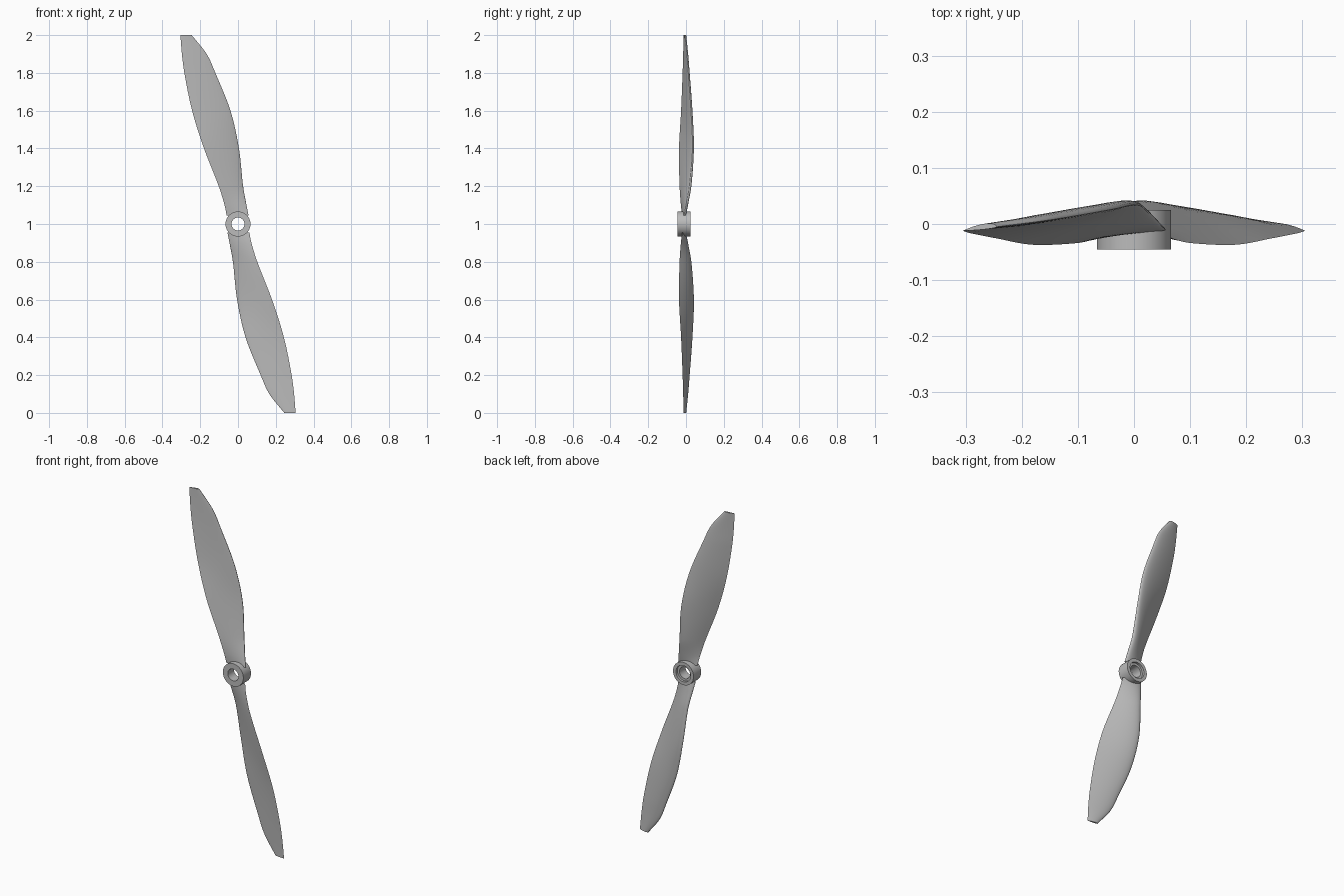
import bpy, bmesh, math

if "Cube" in bpy.data.objects:
    bpy.data.objects.remove(bpy.data.objects["Cube"])

grey = bpy.data.materials.new("plain_grey")
grey.use_nodes = True
colour = (0.5, 0.5, 0.5, 1)
grey.diffuse_color = colour
grey.node_tree.nodes["Principled BSDF"].inputs["Base Color"].default_value = colour


def finish(name, bm, angle):
    bmesh.ops.recalc_face_normals(bm, faces=bm.faces)
    mesh = bpy.data.meshes.new(name)
    bm.to_mesh(mesh)
    bm.free()
    mesh.materials.append(grey)
    obj = bpy.data.objects.new(name, mesh)
    bpy.context.collection.objects.link(obj)
    bpy.ops.object.select_all(action="DESELECT")
    obj.select_set(True)
    bpy.context.view_layer.objects.active = obj
    bpy.ops.object.shade_smooth_by_angle(angle=math.radians(angle))
    return obj


def skin(bm, rings, closed):
    """Join neighbouring rings of vertices with quads."""
    n = len(rings[0])
    pairs = list(zip(rings, rings[1:]))
    if closed:
        pairs.append((rings[-1], rings[0]))
    for a, b in pairs:
        for i in range(n):
            j = (i + 1) % n
            bm.faces.new((a[i], a[j], b[j], b[i]))


# Blade stations: height above hub axis, trailing x, trailing y,
# leading x, leading y, thickness
STATIONS = [
    (0.045, -0.060, -0.020, 0.056, -0.010, 0.012),
    (0.10, -0.071, -0.027, 0.045, 0.000, 0.017),
    (0.20, -0.102, -0.034, 0.027, 0.018, 0.021),
    (0.40, -0.180, -0.037, 0.005, 0.034, 0.020),
    (0.60, -0.243, -0.026, -0.040, 0.026, 0.018),
    (0.80, -0.284, -0.018, -0.120, 0.012, 0.014),
    (0.90, -0.297, -0.015, -0.166, 0.005, 0.011),
    (1.00, -0.305, -0.012, -0.245, -0.005, 0.008),
]


def refine(rows, steps):
    """Smooth interpolation through the stations."""
    out = []
    for k in range(len(rows) - 1):
        p0, p1 = rows[max(k - 1, 0)], rows[k]
        p2, p3 = rows[k + 1], rows[min(k + 2, len(rows) - 1)]
        h = p2[0] - p1[0]
        for s in range(steps):
            t = s / steps
            row = [p1[0] + h * t]
            for a, b, c, d in list(zip(p0, p1, p2, p3))[1:]:
                m1 = (c - a) / (p2[0] - p0[0]) * h
                m2 = (d - b) / (p3[0] - p1[0]) * h
                row.append((2*t**3 - 3*t*t + 1) * b + (t**3 - 2*t*t + t) * m1
                           + (3*t*t - 2*t**3) * c + (t**3 - t*t) * m2)
            out.append(row)
    out.append(rows[-1])
    return out


def blade(name, side):
    # Aerofoil: rounded leading edge, thin trailing edge, fuller back
    n = 12
    us = [(i / n) ** 2 for i in range(n + 1)]
    outline = [(u, 1.0) for u in us] + [(u, -0.25) for u in us[-2:0:-1]]
    bm = bmesh.new()
    rings = []
    for z, tx, ty, lx, ly, thick in refine(STATIONS, 6):
        ring = []
        for u, face in outline:
            bulge = 2.6 * math.sqrt(u) * (1 - u) * thick * face
            ring.append(bm.verts.new((side * (lx + (tx - lx) * u),
                                      ly + (ty - ly) * u + bulge,
                                      1 + side * z)))
        rings.append(ring)
    skin(bm, rings, False)
    bm.faces.new(rings[0])
    bm.faces.new(rings[-1])
    return finish(name, bm, 50)


blade("upper_blade", 1)
blade("lower_blade", -1)

# Hub: lathed tube with a shallow recess at the back
profile = [(0.034, -0.045), (0.066, -0.045), (0.066, 0.025),
           (0.047, 0.025), (0.047, 0.012), (0.034, 0.012)]
bm = bmesh.new()
segments = 64
hub_rings = []
for i in range(segments):
    a = math.tau * i / segments
    hub_rings.append([bm.verts.new((r * math.cos(a), y, 1 + r * math.sin(a)))
                      for r, y in profile])
skin(bm, hub_rings, True)
finish("hub", bm, 30)
